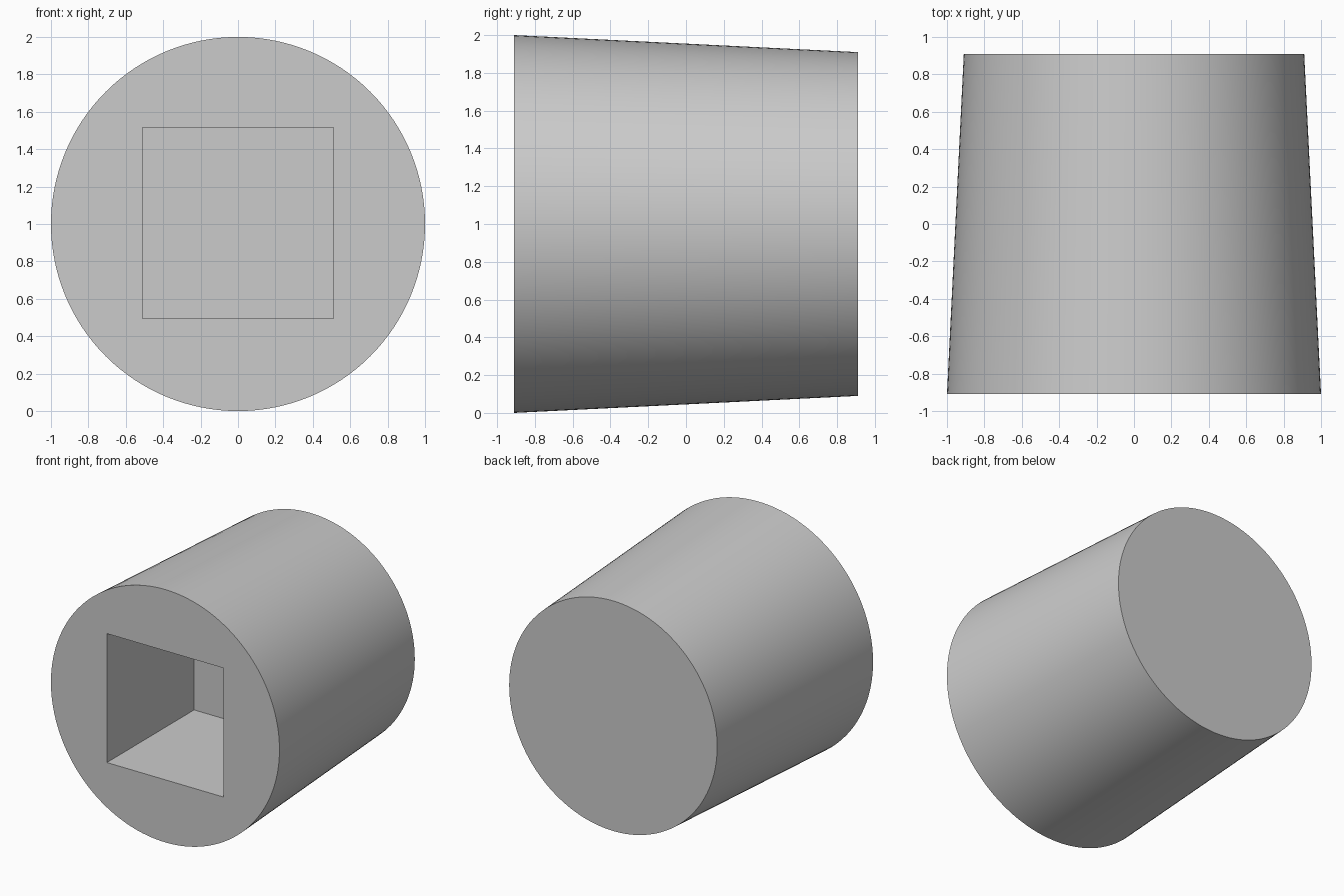
import bpy
import math

old = bpy.data.objects.get("Cube")
if old:
    bpy.data.objects.remove(old, do_unlink=True)

HALF_LENGTH = 0.91
SOCKET_SIZE = 1.02
SOCKET_DEPTH = 1.09

grey = bpy.data.materials.new("plain grey")
grey.use_nodes = True
grey.diffuse_color = (0.6, 0.6, 0.6, 1)
grey.node_tree.nodes["Principled BSDF"].inputs["Base Color"].default_value = (0.6, 0.6, 0.6, 1)

# Tapered round body, wide end facing the front
bpy.ops.mesh.primitive_cone_add(vertices=128, radius1=1, radius2=0.91, depth=2 * HALF_LENGTH,
                                location=(0, 0, 1), rotation=(-math.pi / 2, 0, 0))
body = bpy.context.object
body.name = "tapered_body"
body.data.materials.append(grey)
bpy.ops.object.transform_apply(location=True, rotation=True, scale=True)

# Square blind socket cut into the front face
overshoot = 0.2
length = SOCKET_DEPTH + overshoot
bpy.ops.mesh.primitive_cube_add(size=1, location=(0, -HALF_LENGTH - overshoot + length / 2, 1.005))
cutter = bpy.context.object
cutter.name = "socket_cutter"
cutter.scale = (SOCKET_SIZE, length, SOCKET_SIZE)
cutter.hide_render = True
cutter.data.materials.append(grey)
bpy.ops.object.transform_apply(location=True, rotation=True, scale=True)

bpy.ops.object.select_all(action="DESELECT")
body.select_set(True)
bpy.context.view_layer.objects.active = body
cut = body.modifiers.new("socket", "BOOLEAN")
cut.operation = "DIFFERENCE"
cut.solver = "EXACT"
cut.object = cutter
bpy.ops.object.modifier_apply(modifier=cut.name)
bpy.data.objects.remove(cutter, do_unlink=True)

# Smooth side, crisp rims and socket edges
bpy.ops.object.shade_smooth_by_angle(angle=math.radians(30))
